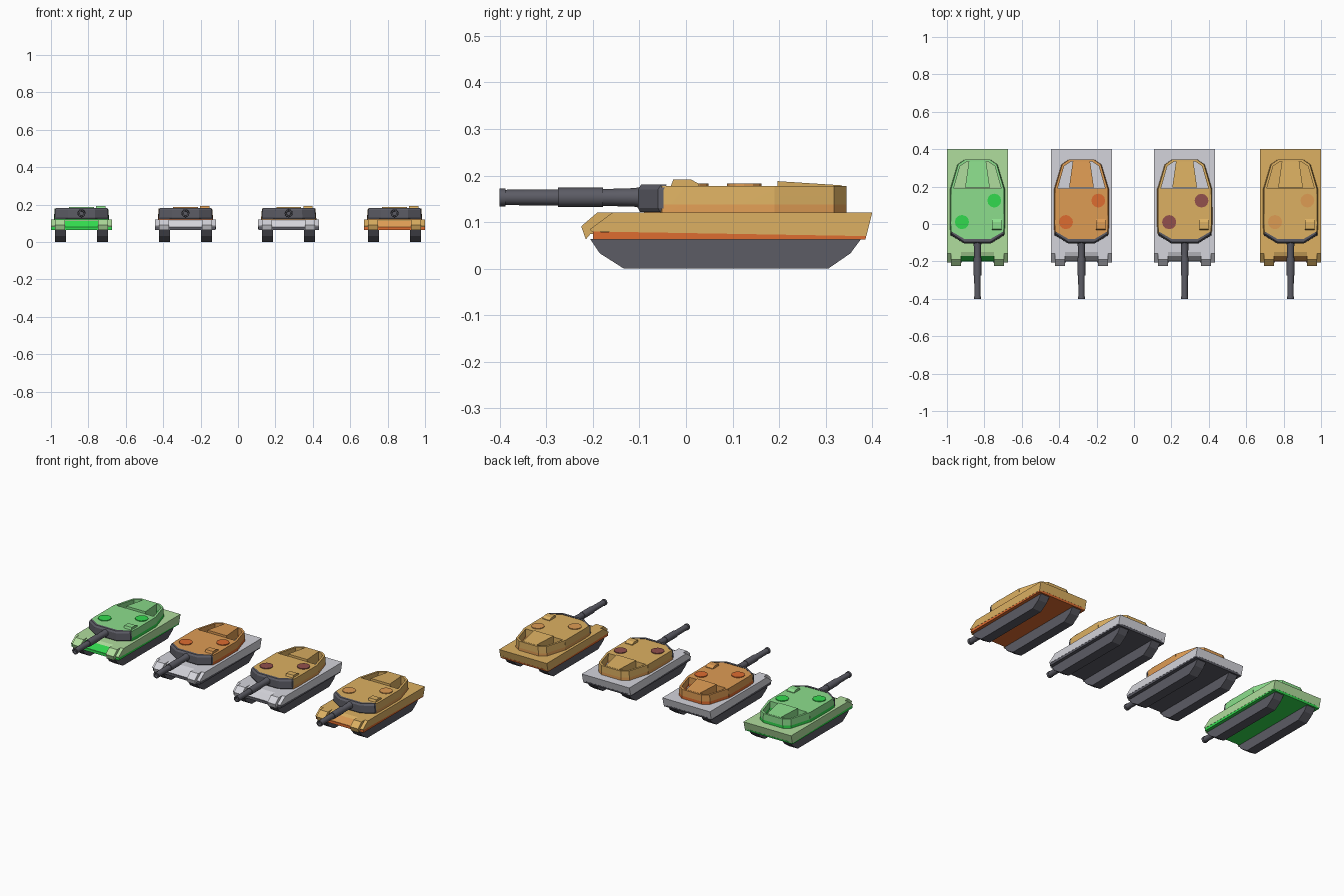
import bpy, bmesh, math

if "Cube" in bpy.data.objects:
    bpy.data.objects.remove(bpy.data.objects["Cube"])

def mat(name, r, g, b):
    m = bpy.data.materials.new(name)
    lin = lambda c: ((c / 255 + 0.055) / 1.055) ** 2.4
    m.diffuse_color = (lin(r), lin(g), lin(b), 1)
    m.use_nodes = True
    m.node_tree.nodes["Principled BSDF"].inputs["Base Color"].default_value = m.diffuse_color
    return m

PALE = mat("pale_green", 176, 221, 157)
LEAF = mat("leaf_green", 140, 222, 140)
BRIGHT = mat("bright_green", 50, 218, 78)
GREY = mat("light_grey", 212, 212, 219)
DARK = mat("dark_grey", 92, 92, 101)
BROWN = mat("orange_brown", 222, 156, 84)
RED = mat("red_orange", 222, 108, 48)
MAROON = mat("maroon", 146, 80, 76)
TAN = mat("tan", 220, 176, 98)

def finish(name, bm, mats, cx, rule=None, smooth=False):
    bmesh.ops.recalc_face_normals(bm, faces=bm.faces)
    for f in bm.faces:
        f.smooth = smooth
        if rule and rule(f):
            f.material_index = 1
    if smooth:
        for e in bm.edges:
            e.smooth = e.calc_face_angle(0) < 0.6
    me = bpy.data.meshes.new(name)
    bm.to_mesh(me)
    bm.free()
    for m in mats:
        me.materials.append(m)
    ob = bpy.data.objects.new(name, me)
    ob.location.x = cx
    bpy.context.collection.objects.link(ob)

def loft(bm, *rings):
    rings = [[bm.verts.new(p) for p in r] for r in rings]
    bm.faces.new(rings[0])
    bm.faces.new(rings[-1])
    n = len(rings[0])
    for a, b in zip(rings, rings[1:]):
        for i in range(n):
            bm.faces.new((a[i], a[(i + 1) % n], b[(i + 1) % n], b[i]))

def side_solid(name, prof, x0, x1, mats, cx, mirror=False, rule=None):
    """Side profile (y, z) pulled along x, optionally mirrored."""
    bm = bmesh.new()
    for s in ((1, -1) if mirror else (1,)):
        loft(bm, [(s * x0, y, z) for y, z in prof], [(s * x1, y, z) for y, z in prof])
    finish(name, bm, mats, cx, rule)

def plan_solid(name, plan, levels, mats, cx, rule=None, smooth=False):
    """Plan outline (x, y) pulled up through levels (z, x scale, y shift);
    z may be a function of y."""
    bm = bmesh.new()
    loft(bm, *[[(x * s, y + d, z(y) if callable(z) else z) for x, y in plan] for z, s, d in levels])
    finish(name, bm, mats, cx, rule, smooth)

def both(half):
    """Complete a symmetric plan from its right half."""
    return half + [(-x, y) for x, y in reversed(half)]

def disc(name, x, y, r, z0, z1, mats, cx):
    ring = [(x + r * math.cos(i * math.pi / 6), y + r * math.sin(i * math.pi / 6)) for i in range(12)]
    plan_solid(name, ring, [(z0, 1, 0), (z1, 1, 0)], mats, cx)

def lathe(name, prof, zc, mats, cx, n=12):
    """(y, radius) profile spun about the barrel axis."""
    bm = bmesh.new()
    loft(bm, *[[(r * math.cos(2 * math.pi * i / n), y, zc + r * math.sin(2 * math.pi * i / n))
                for i in range(n)] for y, r in prof])
    finish(name, bm, mats, cx, smooth=True)

def tank(cx, hull, glacis, belly, turret, band, hatch):
    # hull: centre with sloped nose, fenders, outer skirts, belly plate
    side_solid("hull_core", [(.4, .121), (.388, .075), (-.2, .075), (-.172, .113), (-.15, .121)],
               -.088, .088, [hull, glacis], cx, rule=lambda f: f.normal.y < -.6)
    side_solid("fender", [(.4, .121), (.388, .075), (-.205, .075), (-.215, .063), (-.225, .091), (-.19, .121)],
               .088, .142, [hull], cx, True)
    side_solid("side_skirt", [(.4, .121), (.387, .07), (-.203, .08), (-.206, .085), (-.157, .121)],
               .142, .163, [hull], cx, True)
    side_solid("belly_plate", [(.388, .0745), (.385, .063), (-.2, .063), (-.2, .0795)],
               -.162, .162, [belly], cx)
    # tracks
    side_solid("track", [(-.206, .064), (-.185, .033), (-.133, 0), (.305, 0), (.353, .033), (.376, .064)],
               .083, .142, [DARK], cx, True)
    # turret body with a coloured lower band, grey front armour
    low = lambda f: f.calc_center_median().z < .135
    sides = [(.119, 1, 0), (.138, .99, 0), (.178, .965, 0)]
    plan_solid("turret_body", both([(.07, -.09), (.144, -.052), (.148, .0), (.147, .19)]),
               sides, [turret, band], cx, low, True)
    plan_solid("front_armour", both([(.073, -.103), (.143, -.06), (.144, -.048), (.072, -.088)]),
               [(.122, .98, .004), (.13, 1, 0), (.17, .985, 0), (.181, .95, .007)], [DARK], cx)
    # rear basket: open rim around a raised centre box
    plan_solid("basket_rim", both([(.147, .185), (.107, .318), (.068, .345)])
               + both([(.133, .185), (.096, .31), (.06, .333)])[::-1],
               sides, [turret, band], cx, low, True)
    plan_solid("rear_box", both([(.066, .196), (.046, .335)]),
               [(.119, 1, 0), (lambda y: .188 - (y - .196) * .065, 1, 0)], [turret], cx)
    # roof details
    disc("left_hatch", -.083, .01, .038, .176, .1825, [hatch], cx)
    disc("right_hatch", .09, .125, .037, .176, .1825, [hatch], cx)
    side_solid("roof_sight", [(-.033, .176), (-.027, .192), (.01, .192), (.028, .182), (.028, .176)],
               .078, .128, [turret], cx)
    # gun
    lathe("gun_barrel", [(-.385, .011), (-.4, .012), (-.4, .019), (-.387, .019), (-.387, .0165), (-.275, .0175),
                         (-.275, .021), (-.178, .021), (-.178, .018), (-.11, .02), (-.09, .024)],
          .153, [DARK], cx)

tank(-.837, PALE, BRIGHT, BRIGHT, LEAF, BRIGHT, BRIGHT)
tank(-.281, GREY, GREY, DARK, BROWN, RED, RED)
tank(.271, GREY, GREY, DARK, TAN, BROWN, MAROON)
tank(.837, TAN, BROWN, RED, TAN, BROWN, BROWN)
